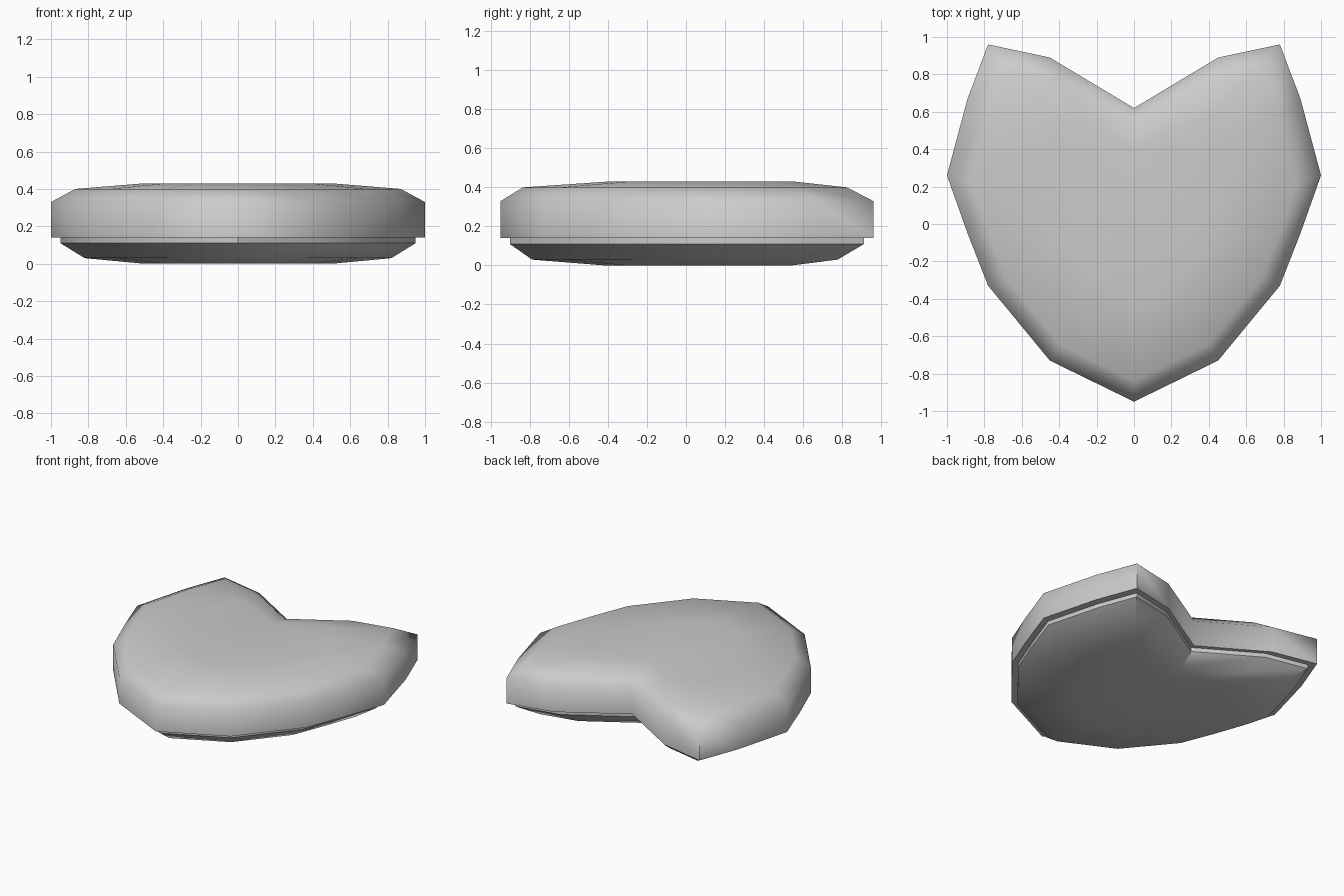
import bpy, bmesh, math

if "Cube" in bpy.data.objects:
    bpy.data.objects.remove(bpy.data.objects["Cube"])

# Right half of the heart outline, from notch to bottom tip
HALF = [(0, .62), (.45, .89), (.78, .96), (.89, .67), (1, .26),
        (.89, -.05), (.78, -.33), (.45, -.73), (0, -.95)]
OUTLINE = HALF + [(-x, y) for x, y in HALF[-2:0:-1]]


def loft(name, rings, angle):
    """Stack scaled outlines (scale, y shift, z) and cap the last one."""
    bm = bmesh.new()
    loops = [[bm.verts.new((x * s, y * s + dy, z)) for x, y in OUTLINE]
             for s, dy, z in rings]
    n = len(OUTLINE)
    for a, b in zip(loops, loops[1:]):
        for i in range(n):
            j = (i + 1) % n
            bm.faces.new((a[i], a[j], b[j], b[i]))
    cap = bm.faces.new(loops[-1])
    bmesh.ops.triangulate(bm, faces=[cap])
    bmesh.ops.recalc_face_normals(bm, faces=bm.faces[:])
    # open end: make sure the cap faces outward
    up = rings[-1][2] > rings[0][2]
    caps = [f for f in bm.faces if abs(f.normal.z) > .999
            and abs(f.calc_center_median().z - rings[-1][2]) < 1e-4]
    if (caps[0].normal.z > 0) != up:
        bmesh.ops.reverse_faces(bm, faces=bm.faces[:])
    mesh = bpy.data.meshes.new(name)
    bm.to_mesh(mesh)
    bm.free()
    obj = bpy.data.objects.new(name, mesh)
    bpy.context.collection.objects.link(obj)
    bpy.ops.object.select_all(action='DESELECT')
    obj.select_set(True)
    bpy.context.view_layer.objects.active = obj
    bpy.ops.object.shade_smooth_by_angle(angle=math.radians(angle))
    return obj


# Upper shell with a flat underside rim
loft("upper_shell", [(.95, 0, .14), (1, 0, .14), (1, 0, .33),
                     (.87, -.01, .40), (.5, .075, .43)], 70)

# Recessed lower base, tapering to the ground
loft("lower_base", [(.95, 0, .14), (.95, 0, .11),
                    (.82, -.01, .03), (.5, .06, 0)], 40)
